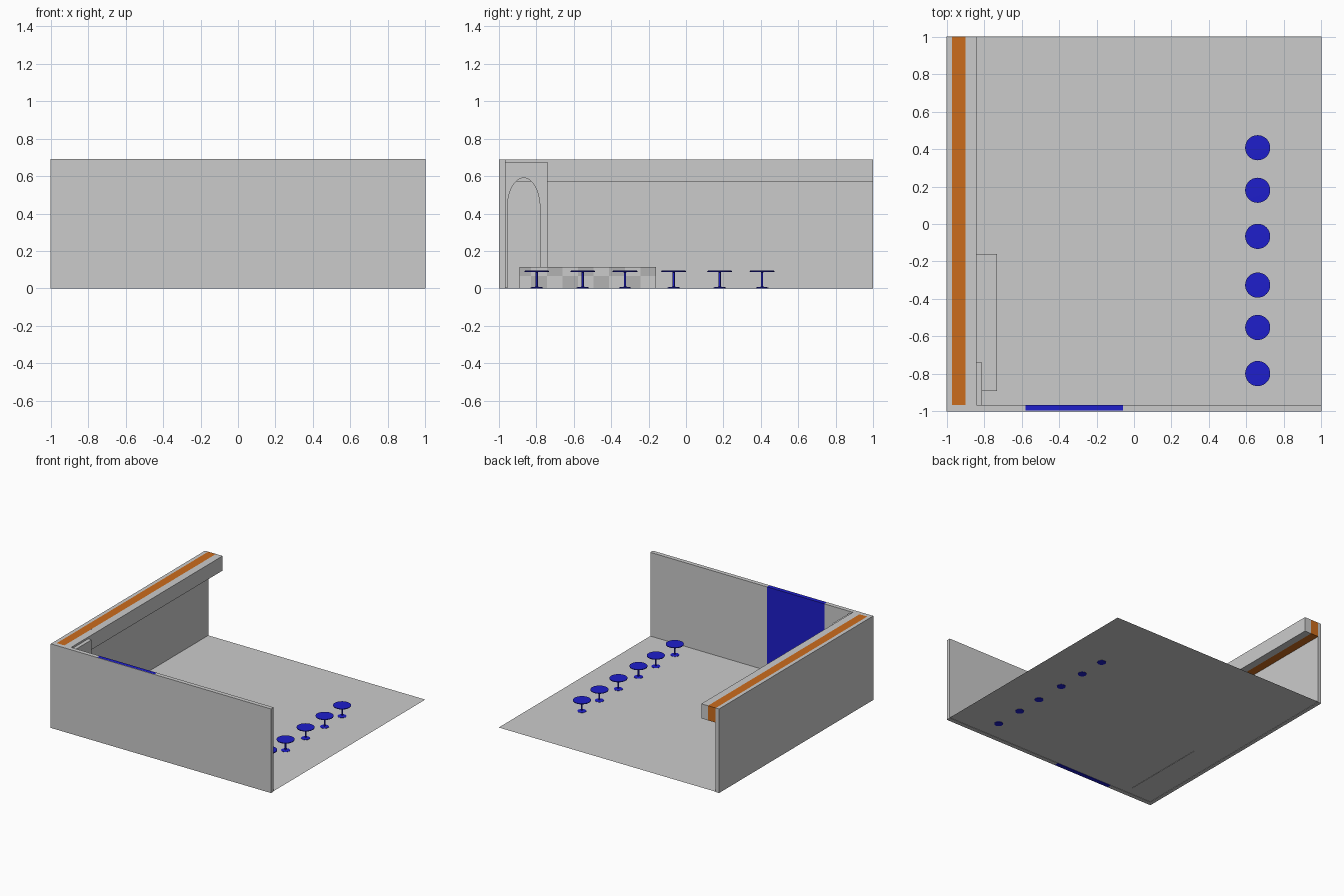
import bpy, bmesh, math

if "Cube" in bpy.data.objects:
    bpy.data.objects.remove(bpy.data.objects["Cube"])


def material(name, rgb):
    m = bpy.data.materials.new(name)
    m.diffuse_color = (*rgb, 1)
    m.use_nodes = True
    m.node_tree.nodes["Principled BSDF"].inputs["Base Color"].default_value = m.diffuse_color
    return m


BLUE = material("blue", (0.013, 0.013, 0.6))
ORANGE = material("orange", (0.6, 0.15, 0.012))
PALE = material("pale", (0.72, 0.74, 0.72))
GREY = material("grey", (0.45, 0.45, 0.45))


def finish(name, bm, *mats):
    bmesh.ops.recalc_face_normals(bm, faces=bm.faces)
    me = bpy.data.meshes.new(name)
    bm.to_mesh(me)
    bm.free()
    for m in mats:
        if m:
            me.materials.append(m)
    ob = bpy.data.objects.new(name, me)
    bpy.context.collection.objects.link(ob)
    return ob


def box(name, x, y, z, mat=None):
    bm = bmesh.new()
    bmesh.ops.create_cube(bm, size=1)
    for v in bm.verts:
        v.co = [r[0] + (c + 0.5) * (r[1] - r[0]) for c, r in zip(v.co, (x, y, z))]
    return finish(name, bm, mat)


H = 0.69          # wall height
F = 0.003         # floor level
IN = -0.965       # inner face of the front wall

# Floor sheet
bm = bmesh.new()
bmesh.ops.create_grid(bm, x_segments=1, y_segments=1, size=1)
bmesh.ops.translate(bm, verts=bm.verts, vec=(0, 0, F))
finish("floor", bm)

# Front wall: grey outer skin with a blue section set into the inside
box("front_wall_skin", (-1, 1), (-1, -0.996), (0, H))
box("front_wall_left", (-1, -0.58), (-0.996, IN), (0, H))
box("front_wall_blue_section", (-0.58, -0.06), (-0.996, IN), (0, H), BLUE)
box("front_wall_right", (-0.06, 1), (-0.996, IN), (0, H))

# Left wall with an overhead soffit and orange band
box("left_wall", (-1, -0.97), (IN, 1), (0, H))
box("soffit_band", (-0.97, -0.9), (IN, 1), (0.57, H), ORANGE)
box("soffit", (-0.9, -0.84), (IN, 1), (0.57, H))

# Corner panel with an arched opening, drawn in the y-z plane
arch = [(-0.955, F)]
for i in range(25):
    a = math.pi * (1 - i / 24)
    arch.append((-0.868 + 0.087 * math.cos(a), 0.43 + 0.16 * math.sin(a)))
arch.append((-0.781, F))
outline = [(IN, F)] + arch + [(-0.74, F), (-0.74, 0.675), (IN, 0.675)]
bm = bmesh.new()
face = bm.faces.new([bm.verts.new((-0.84, y, z)) for y, z in outline])
ext = bmesh.ops.extrude_face_region(bm, geom=[face], use_keep_orig=True)
bmesh.ops.translate(bm, vec=(0.03, 0, 0),
                    verts=[g for g in ext["geom"] if isinstance(g, bmesh.types.BMVert)])
finish("arch_panel", bm)

# Counter with a checkered front
CX, Y0, Y1, CH = -0.73, -0.89, -0.16, 0.113
box("counter", (-0.97, CX - 0.001), (Y0, Y1), (F, CH), PALE)
cols = [Y0] + [Y1 - 0.0835 * k for k in range(8, -1, -1)]
rows = [0, 0.065, CH]
bm = bmesh.new()
grid = [[bm.verts.new((CX, y, z)) for z in rows] for y in cols]
for i in range(len(cols) - 1):
    for j in range(2):
        f = bm.faces.new((grid[i][j], grid[i + 1][j], grid[i + 1][j + 1], grid[i][j + 1]))
        f.material_index = (i + j + 1) % 2
finish("counter_checker_front", bm, GREY, PALE)

# Row of stools: lathed base, pole and round seat
PROFILE = [(0, 0), (0.033, 0), (0.033, 0.005), (0.006, 0.009), (0.006, 0.086),
           (0.066, 0.088), (0.067, 0.094), (0, 0.095)]
for n, y in enumerate((-0.798, -0.552, -0.326, -0.066, 0.18, 0.407)):
    bm = bmesh.new()
    vs = [bm.verts.new((r, 0, z)) for r, z in PROFILE]
    es = [bm.edges.new(p) for p in zip(vs, vs[1:])]
    bmesh.ops.spin(bm, geom=vs + es, cent=(0, 0, 0), axis=(0, 0, 1),
                   angle=math.tau, steps=32, use_duplicate=False)
    bmesh.ops.remove_doubles(bm, verts=bm.verts, dist=1e-5)
    ob = finish(f"stool_{n + 1}", bm, BLUE)
    ob.location = (0.66, y, 0)
    bpy.context.view_layer.objects.active = ob
    bpy.ops.object.select_all(action='DESELECT')
    ob.select_set(True)
    bpy.ops.object.shade_smooth_by_angle(angle=math.radians(30))
